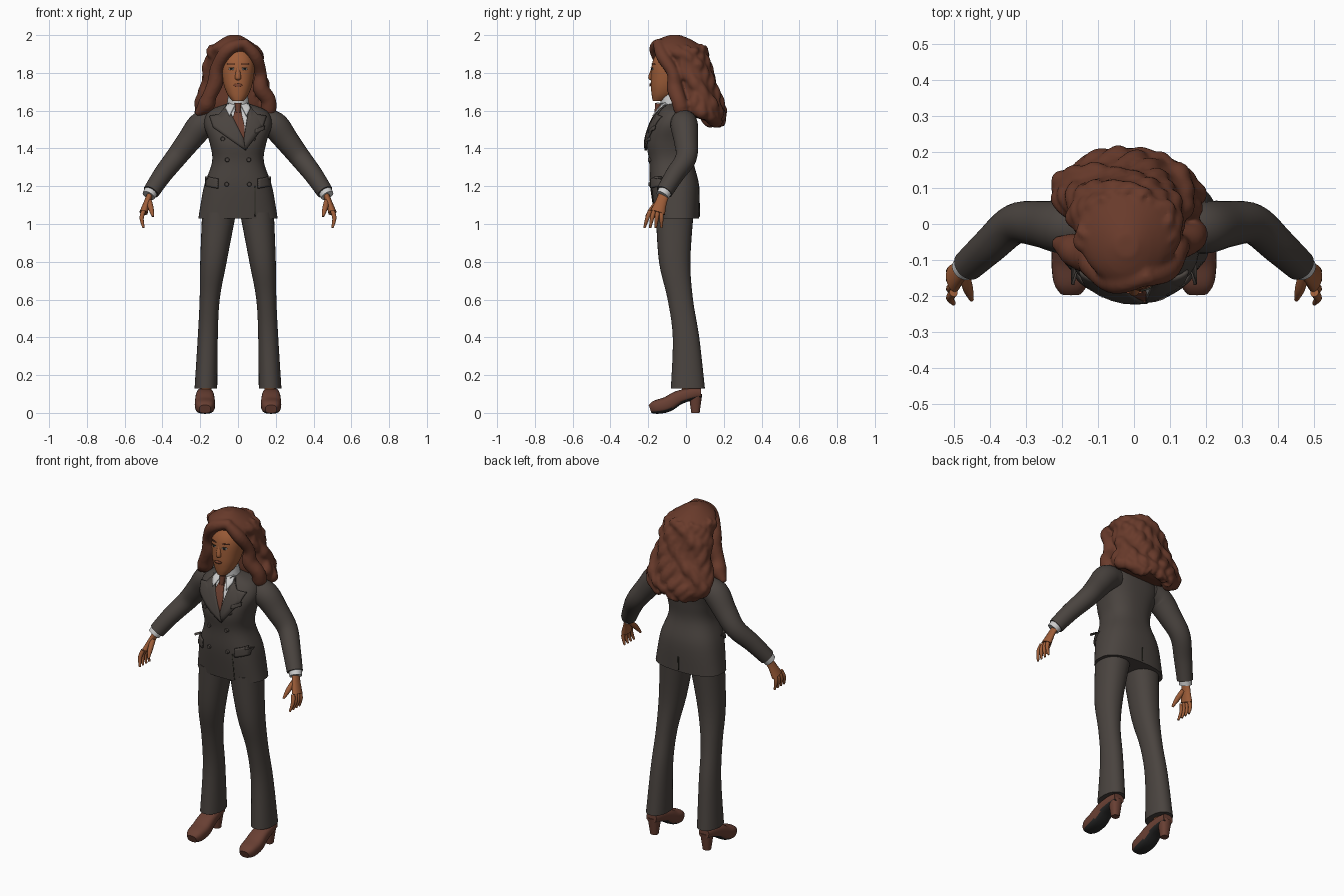
import bpy, bmesh, math, random
from mathutils import Vector
from mathutils.bvhtree import BVHTree

random.seed(4)
if "Cube" in bpy.data.objects:
    bpy.data.objects.remove(bpy.data.objects["Cube"], do_unlink=True)


def material(name, red, green, blue):
    mat = bpy.data.materials.new(name)
    mat.use_nodes = True
    mat.diffuse_color = (red, green, blue, 1)
    shader = next(node for node in mat.node_tree.nodes if node.type == "BSDF_PRINCIPLED")
    shader.inputs["Base Color"].default_value = mat.diffuse_color
    shader.inputs["Roughness"].default_value = .8
    return mat


SUIT = material("charcoal suit", .068, .057, .05)
SEAM = material("dark seam", .03, .03, .02)
SKIN = material("brown skin", .34, .11, .04)
HAIR = material("auburn hair", .14, .043, .024)
SHIRT = material("pale shirt", .6, .6, .6)
TIE = material("rust tie", .15, .05, .03)
SHOE = material("brown leather", .14, .05, .033)
SOLE = material("black sole", .02, .02, .02)
LIPS = material("dark lips", .24, .07, .035)


def at(x, rows):
    """Rings that share one x position."""
    return [(x, *row) for row in rows]


def smooth_path(points, aspect=1, steps=5):
    """Catmull-Rom curve through ring centres and radii; a missing second radius follows the aspect."""
    pts = [Vector(p if len(p) > 4 else (*p, p[-1] * aspect)) for p in points]
    out = []
    for i, (start, end) in enumerate(zip(pts, pts[1:])):
        leave = (end - pts[max(i - 1, 0)]) / 2
        arrive = (pts[min(i + 2, len(pts) - 1)] - start) / 2
        for step in range(steps):
            t = step / steps
            ease = t * t * (3 - 2 * t)
            out.append(start.lerp(end, ease) + leave * (t * (1 - t) ** 2) - arrive * (t * t * (1 - t)))
    return out + [pts[-1]]


def tube(bm, points, level=False, ref=(0, 1, 0), sides=16, power=2, aspect=1):
    """Skin rings (x, y, z, radius, second radius); level rings stay horizontal."""
    path = smooth_path(points, aspect)
    rings = []
    for i, p in enumerate(path):
        u, v = Vector((1, 0, 0)), Vector((0, 1, 0))
        if not level:
            along = (path[min(i + 1, len(path) - 1)] - path[max(i - 1, 0)]).to_3d().normalized()
            u = Vector(ref) - along * along.dot(Vector(ref))
            u.normalize()
            v = along.cross(u)
        ring = []
        for k in range(sides):
            angle = math.tau * k / sides
            c, s = [math.copysign(abs(q) ** (2 / power), q) for q in (math.cos(angle), math.sin(angle))]
            ring.append(bm.verts.new(p.to_3d() + u * c * p[3] + v * s * p[4]))
        rings.append(ring)
    for low, high in zip(rings, rings[1:]):
        for k in range(sides):
            bm.faces.new((low[k - 1], low[k], high[k], high[k - 1]))
    bm.faces.new(rings[0][::-1])
    bm.faces.new(rings[-1])


def finish(bm, name, mats, mirror=False, rule=None, thickness=0):
    """Turn the bmesh into a smooth-shaded object; return it with its surface tree."""
    bmesh.ops.recalc_face_normals(bm, faces=bm.faces[:])
    if rule:
        for face in bm.faces:
            face.material_index = rule(face)
    tree = BVHTree.FromBMesh(bm)
    mesh = bpy.data.meshes.new(name)
    bm.to_mesh(mesh)
    bm.free()
    obj = bpy.data.objects.new(name, mesh)
    bpy.context.collection.objects.link(obj)
    for mat in mats:
        mesh.materials.append(mat)
    bpy.ops.object.select_all(action="DESELECT")
    obj.select_set(True)
    bpy.context.view_layer.objects.active = obj
    bpy.ops.object.shade_smooth_by_angle(angle=math.radians(50))
    if thickness:
        solid = obj.modifiers.new("Thickness", "SOLIDIFY")
        solid.thickness, solid.offset = thickness, 0
    if mirror:
        obj.modifiers.new("Mirror", "MIRROR").use_mirror_merge = False
    return obj, tree


def part(name, mat, points, mirror=False, **options):
    bm = bmesh.new()
    tube(bm, points, **options)
    return finish(bm, name, [mat], mirror)[1]


def plate(name, mat, tree, outline, lift, mirror=False, side=-1, cuts=4):
    """Thin panel drawn in x and z, laid onto the front or back of a surface."""
    bm = bmesh.new()
    bm.faces.new([bm.verts.new((x, 0, z)) for x, z in outline])
    bmesh.ops.triangulate(bm, faces=bm.faces[:])
    bmesh.ops.subdivide_edges(bm, edges=bm.edges[:], cuts=cuts, use_grid_fill=True)
    for vert in bm.verts:
        hit = tree.ray_cast(Vector((vert.co.x, side, vert.co.z)), Vector((0, -side, 0)))[0]
        if hit is None:
            hit = tree.find_nearest(Vector((vert.co.x, side / 5, vert.co.z)))[0]
        vert.co.y = hit.y + side * lift
    finish(bm, name, [mat], mirror, thickness=min(lift, .009))


def oval(x, z, width, height, sides=14):
    angles = [math.tau * k / sides for k in range(sides)]
    return [(x + width * math.cos(a), z + height * math.sin(a)) for a in angles]


def box(x, z, width, height, tilt=0):
    corners = ((-1, -1), (1, -1), (1, 1), (-1, 1))
    return [(x + width * i, z + height * j + tilt * i) for i, j in corners]


# Jacket body: height, front, back, half width
profile = [(1.03, -.165, .07, .21), (1.2, -.19, .07, .18), (1.33, -.195, .04, .137), (1.43, -.207, .045, .15),
           (1.53, -.18, .055, .18), (1.6, -.14, .04, .15), (1.64, -.1, -.02, .05)]
torso = part("jacket_body", SUIT, [(0, (front + back) / 2, z, width, (back - front) / 2)
                                   for z, front, back, width in profile], level=True, sides=48, power=2.5)

# Sleeves, cuffs and hands
part("jacket_sleeve", SUIT, [(.12, -.01, 1.54, .06), (.19, -.01, 1.525, .073), (.26, 0, 1.44, .064),
     (.33, 0, 1.35, .056), (.4, -.06, 1.26, .05), (.46, -.115, 1.17, .044)], mirror=True, sides=24)
part("shirt_cuff", SHIRT, [(.45, -.1, 1.19, .038), (.473, -.125, 1.15, .035)], mirror=True, sides=24)
bm = bmesh.new()
tube(bm, [(.46, -.11, 1.17, .03), (.48, -.13, 1.12, .03), (.5, -.15, 1.06, .04)], aspect=.55)
for finger in range(4):
    y, spread = -.13 - .02 * finger, finger / 100
    tube(bm, [(.5, y, 1.07, .012), (.51, y - spread / 2, 1.03, .011), (.5, y - spread, .98, .006)])
tube(bm, [(.47, -.14, 1.12, .015), (.46, -.18, 1.08, .014), (.45, -.21, 1.04, .006)])
finish(bm, "hand", [SKIN], mirror=True)

# Trousers and ankles
part("trouser_leg", SUIT, [(.17, .01, .13, .06, .09), (.16, 0, .4, .053, .07), (.15, -.03, .6, .053, .067),
     (.13, -.06, .8, .07, .083), (.1, -.06, 1.06, .09, .1)], mirror=True, level=True, sides=32, power=2.2)
part("ankle", SKIN, at(.17, [(0, .08, .03), (.02, .18, .03)]), mirror=True, level=True)

# Heeled shoes with dark undersides
bm = bmesh.new()
tube(bm, at(.175, [(-.19, .02, .03), (-.16, .03, .048), (-.1, .045, .054), (-.04, .08, .05), (.03, .1, .043),
                   (.08, .105, .033)]), ref=(1, 0, 0), sides=24, power=2.8, aspect=.75)
finish(bm, "shoe", [SHOE, SOLE], mirror=True, rule=lambda face: int(face.normal.z < -.6))
part("shoe_heel", SHOE, at(.175, [(.05, .1, .036), (.05, 0, .022)]), mirror=True, level=True, power=2.5)

# Shirt, tie and collar
plate("shirt_front", SHIRT, torso, [(-.06, 1.62), (.06, 1.62), (.04, 1.44), (.02, 1.44)], .004)
plate("tie_blade", TIE, torso, [(-.01, 1.62), (.01, 1.62), (.034, 1.52), (.034, 1.44), (-.034, 1.54)], .009)
part("shirt_collar", SHIRT, at(0, [(-.07, 1.59, .064), (-.085, 1.685, .052)]), level=True, sides=24)
part("tie_knot", TIE, at(0, [(-.145, 1.64, .018), (-.155, 1.59, .012)]), level=True)
plate("collar_point", SHIRT, torso, [(.01, 1.64), (.055, 1.64), (.065, 1.61), (.045, 1.57)], .016, mirror=True)

# Lapels meet left of centre, with pockets, seams and buttons below
for name, side, lift in (("left_lapel", 1, .01), ("right_lapel", -1, .012)):
    plate(name, SUIT, torso, [(side * .06, 1.63), (side * .1, 1.58), (side * .15, 1.57), (side * .13, 1.51),
                              (.04, 1.39), (.03, 1.45)], lift)
plate("hip_pocket_flap", SUIT, torso, box(.138, 1.22, .032, .026, .006), .011, mirror=True)
plate("breast_pocket", SUIT, torso, box(.115, 1.5, .025, .01, .01), .012)
plate("front_edge_seam", SEAM, torso, box(.09, 1.12, .002, .08), .002)
plate("back_vent", SEAM, torso, box(0, 1.08, .003, .04), .002, side=1)
for row, x, z in (("lower", .06, 1.21), ("middle", .057, 1.34), ("upper", .08, 1.45)):
    y = torso.ray_cast(Vector((x, -1, z)), Vector((0, 1, 0)))[0].y
    part(row + "_button", SUIT, [(x, y + .01, z, .014), (x, y - .01, z, .01)], mirror=True, ref=(1, 0, 0))

# Head, neck and face
head = part("head", SKIN, at(0, [(-.145, 1.65, .028), (-.12, 1.69, .058), (-.1, 1.76, .08), (-.08, 1.87, .087),
                                 (-.08, 1.96, .03)]), level=True, sides=40, power=2.2, aspect=1.08)
part("neck", SKIN, at(0, [(-.07, 1.6, .045), (-.08, 1.75, .045)]), level=True)
part("nose", SKIN, at(0, [(-.172, 1.83, .01), (-.184, 1.775, .016), (-.175, 1.76, .01)]), level=True)
plate("eye_white", SHIRT, head, oval(.035, 1.82, .014, .005), .002, mirror=True, cuts=1)
plate("iris", SOLE, head, oval(.035, 1.82, .007, .005), .003, mirror=True, cuts=1)
plate("upper_eyelid", SEAM, head, oval(.035, 1.826, .016, .002), .004, mirror=True, cuts=1)
plate("eyebrow", HAIR, head, oval(.038, 1.847, .022, .003), .003, mirror=True, cuts=1)
plate("lips", LIPS, head, oval(0, 1.735, .023, .008), .005, cuts=1)

# Hair: a full back volume, lumpy waved locks and two swept front locks, fused together
volume = at(-.02, [(.16, 1.54, .1, .03), (.09, 1.6, .2, .11), (.05, 1.75, .165, .1), (0, 1.88, .145, .12),
                   (-.04, 1.935, .125, .13), (-.06, 1.975, .075, .09), (-.06, 2, .03, .03)])
bm = bmesh.new()
tube(bm, volume, level=True, sides=32)
waves = smooth_path(volume[:-2], steps=3)
for strand in range(13):
    lock = []
    for level, (x, y, z, width, depth) in enumerate(waves):
        angle = math.radians(17 * strand - 15) + math.sin(level * 1.5 + strand) / 7
        bulge = .022 + .01 * math.sin(level * 2 + strand * 2) + random.uniform(-.005, .005)
        lock.append((x + (width - .012) * math.cos(angle), y + (depth - .012) * math.sin(angle),
                     z - random.uniform(0, .01), bulge))
    tube(bm, lock)
tube(bm, [(.03, -.15, 1.96, .025), (.09, -.125, 1.89, .035), (.12, -.07, 1.8, .032), (.12, -.06, 1.72, .042),
          (.16, -.04, 1.66, .04), (.165, -.02, 1.6, .04), (.19, 0, 1.57, .012)])
tube(bm, [(.05, -.14, 1.96, .024), (-.05, -.16, 1.925, .035), (-.11, -.12, 1.83, .035), (-.12, -.1, 1.75, .042),
          (-.15, -.09, 1.68, .038), (-.17, -.07, 1.63, .045), (-.22, -.05, 1.58, .015)])
hair = finish(bm, "hair", [HAIR])[0]
fuse = hair.modifiers.new("Fuse", "REMESH")
fuse.mode, fuse.voxel_size, fuse.use_smooth_shade = "VOXEL", .009, True
soften = hair.modifiers.new("Soften", "SMOOTH")
soften.factor, soften.iterations = .5, 2
